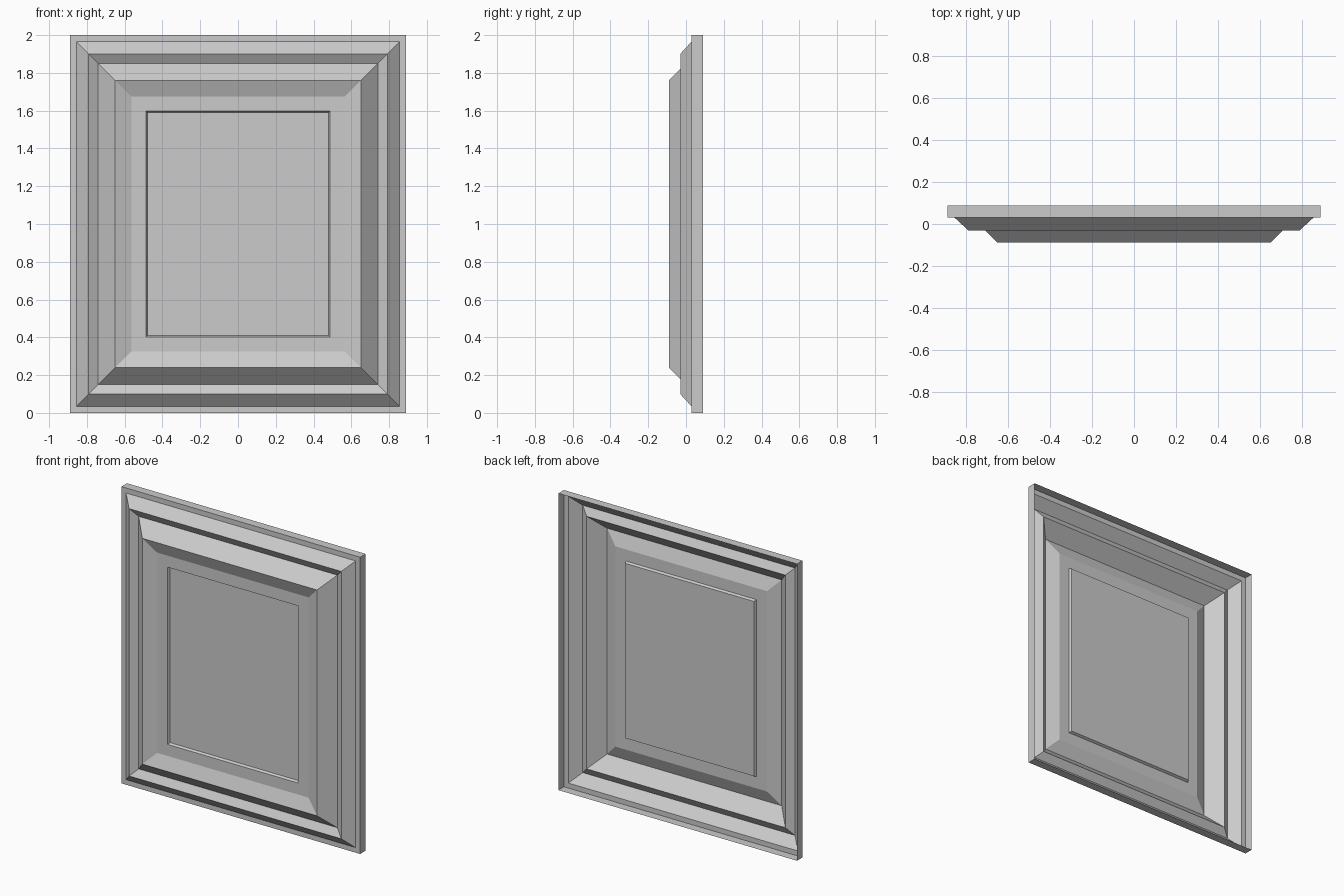
import bpy
import bmesh

if "Cube" in bpy.data.objects:
    bpy.data.objects.remove(bpy.data.objects["Cube"], do_unlink=True)

HALF_W, HEIGHT = 0.89, 2.0

# One plain grey for the whole panel
grey = bpy.data.materials.new("light_grey")
grey.use_nodes = True
colour = (0.6, 0.6, 0.6, 1)
grey.diffuse_color = colour
grey.node_tree.nodes["Principled BSDF"].inputs["Base Color"].default_value = colour


def nested_rings(name, profile, fill_last=False):
    """Sweep (inset, depth) steps around the rectangle with mitred corners."""
    bm = bmesh.new()
    rings = []
    for inset, y in profile:
        x, low, high = HALF_W - inset, inset, HEIGHT - inset
        rings.append([bm.verts.new((px, y, pz)) for px, pz in
                      ((-x, low), (x, low), (x, high), (-x, high))])
    for outer, inner in zip(rings, rings[1:]):
        for i in range(4):
            j = (i + 1) % 4
            bm.faces.new((outer[i], outer[j], inner[j], inner[i]))
    if fill_last:
        bm.faces.new(rings[-1])
    mesh = bpy.data.meshes.new(name)
    bm.to_mesh(mesh)
    bm.free()
    mesh.materials.append(grey)
    obj = bpy.data.objects.new(name, mesh)
    bpy.context.collection.objects.link(obj)
    return obj


# Open-backed rim with its narrow front border
nested_rings("outer_rim", [(0, 0.089), (0, 0.03), (0.034, 0.03)])

# Stepped moulding: outer bevel, groove, raised bevel, inner slope
nested_rings("moulding", [(0.034, 0.03), (0.099, -0.03), (0.149, 0.0),
                          (0.239, -0.089), (0.325, -0.055)])

# Flat surround and slightly recessed centre panel
nested_rings("centre_panel", [(0.325, -0.055), (0.403, -0.055),
                              (0.411, -0.039)], fill_last=True)
